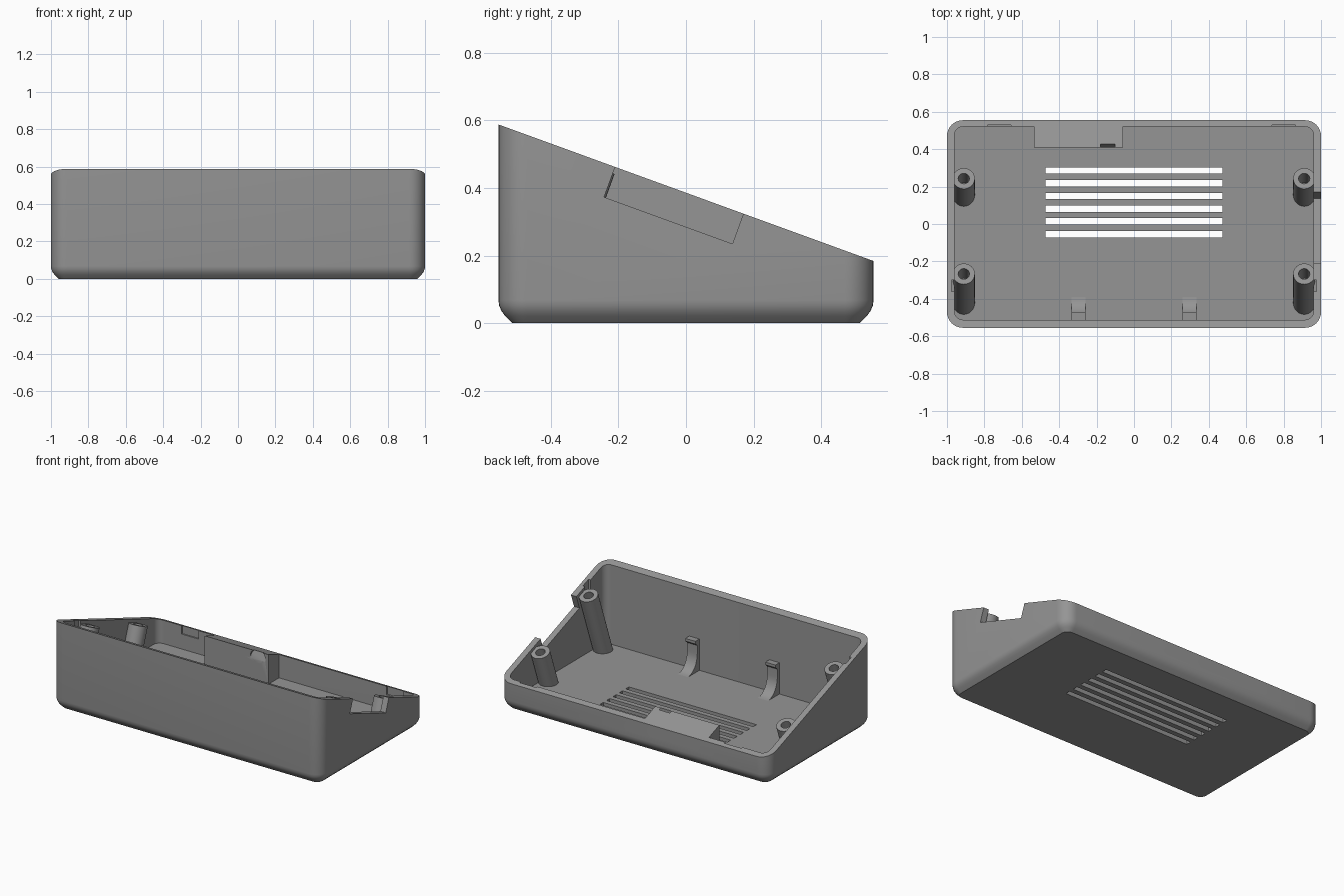
import bpy, bmesh, math
from mathutils import Vector, Matrix

if "Cube" in bpy.data.objects:
    bpy.data.objects.remove(bpy.data.objects["Cube"])

TILT = math.radians(20)
NORMAL = Vector((0, math.sin(TILT), math.cos(TILT)))
TILT_ROT = Matrix.Rotation(-TILT, 4, 'X')
FLOOR = 0.04

grey = bpy.data.materials.new("plastic_grey")
grey.diffuse_color = (0.3, 0.3, 0.3, 1)
grey.use_nodes = True
grey.node_tree.nodes["Principled BSDF"].inputs["Base Color"].default_value = grey.diffuse_color


def rim_z(y):
    return 0.386 - 0.364 * y


def on_slope(x, y, depth=0):
    return Vector((x, y, rim_z(y))) - NORMAL * depth


def finish(name, bm):
    bmesh.ops.recalc_face_normals(bm, faces=bm.faces)
    me = bpy.data.meshes.new(name)
    bm.to_mesh(me)
    bm.free()
    ob = bpy.data.objects.new(name, me)
    bpy.context.collection.objects.link(ob)
    me.materials.append(grey)
    return ob


def loft(name, loops):
    """Skin a list of equal-length point loops and cap both ends."""
    bm = bmesh.new()
    rings = [[bm.verts.new(p) for p in loop] for loop in loops]
    n = len(rings[0])
    for a, b in zip(rings, rings[1:]):
        for i in range(n):
            j = (i + 1) % n
            bm.faces.new((a[i], a[j], b[j], b[i]))
    bm.faces.new(rings[0])
    bm.faces.new(rings[-1])
    return finish(name, bm)


def box(name, centre, size, rot=Matrix()):
    bm = bmesh.new()
    bmesh.ops.create_cube(bm, size=1)
    bm.transform(Matrix.Translation(centre) @ rot @ Matrix.Diagonal((*size, 1)))
    return finish(name, bm)


def rod(name, start, end, radius, sides=32):
    axis = Vector(end) - Vector(start)
    bm = bmesh.new()
    bmesh.ops.create_cone(bm, cap_ends=True, segments=sides, radius1=radius,
                          radius2=radius, depth=axis.length)
    rot = axis.to_track_quat('Z', 'Y').to_matrix().to_4x4()
    bm.transform(Matrix.Translation((Vector(start) + Vector(end)) / 2) @ rot)
    return finish(name, bm)


def extrude_x(name, profile, x, width):
    return loft(name, [[(x + s * width / 2, y, z) for y, z in profile] for s in (-1, 1)])


def cut(targets, cutters):
    for t in targets:
        bpy.context.view_layer.objects.active = t
        for c in cutters:
            m = t.modifiers.new("cut", 'BOOLEAN')
            m.operation, m.solver, m.object = 'DIFFERENCE', 'EXACT', c
            bpy.ops.object.modifier_apply(modifier=m.name)
    for c in cutters:
        bpy.data.objects.remove(c)


def rounded(hx, y0, y1, r, z, steps=8):
    """Rounded rectangle; z is a height or a function of y."""
    pts = []
    corners = [(hx - r, y1 - r), (-hx + r, y1 - r), (-hx + r, y0 + r), (hx - r, y0 + r)]
    for q, (cx, cy) in enumerate(corners):
        for i in range(steps + 1):
            a = math.pi / 2 * (q + i / steps)
            x, y = cx + r * math.cos(a), cy + r * math.sin(a)
            pts.append((x, y, z(y) if callable(z) else z))
    return pts


# Shell: eased bottom edge, sloping rim, open cavity
loops = [rounded(1 - d, -0.555 + d, 0.555 - d, 0.085 - d, z)
         for d, z in ((0.042, 0), (0.02, 0.021), (0.009, 0.036), (0.002, 0.052), (0, 0.068))]
loops.append(rounded(1, -0.555, 0.555, 0.085, rim_z))
loops.append(rounded(0.96, -0.512, 0.52, 0.045, rim_z))
loops.append(rounded(0.96, -0.512, 0.52, 0.045, FLOOR))
shell = loft("shell", loops)

# Connector block on the inside of the back wall
block = extrude_x("connector_block", [(0.41, 0.03), (0.52, 0.03),
                  (0.52, rim_z(0.52)), (0.41, rim_z(0.41))], -0.297, 0.475)

# Connector holes and wider inner pockets, parallel to the slope
holes = []
for x in (-0.455, -0.298, -0.14):
    holes.append(rod("hole_cutter", on_slope(x, 0.36, 0.042), on_slope(x, 0.62, 0.042), 0.036))
    holes.append(rod("pocket_cutter", on_slope(x, 0.36, 0.04), on_slope(x, 0.428, 0.04), 0.056))
cut([shell, block], holes)

# Floor vents, side notch and shallow latch grooves
cutters = [box("vent_cutter", (0, 0.286 - 0.068 * i, 0), (0.946, 0.034, 0.2)) for i in range(6)]
cutters.append(box("notch_cutter", on_slope(1, -0.02), (0.16, 0.404, 0.19), TILT_ROT))
for x in (-0.72, 0.8):
    cutters.append(box("latch_cutter", (x, 0.52, 0.2), (0.125, 0.018, 0.12)))
for s in (-1, 1):
    cutters.append(box("groove_cutter", (s * 0.96, -0.33, 0.5), (0.03, 0.06, 0.24)))
    # Clearance in the wall above each post
    for y in (0.25, -0.26):
        cutters.append(rod("clearance_cutter", on_slope(s * 0.91, y, 0.02),
                           on_slope(s * 0.91, y, -0.1), 0.061))
cut([shell], cutters)


# Screw posts, square to the rim, with blind holes
def post(name, x, y):
    top = on_slope(x, y, 0.02)
    side = Vector((0, math.cos(TILT), -math.sin(TILT)))

    def ring(r, depth):
        out = []
        for i in range(32):
            a = math.tau * i / 32
            p = top + Vector((r * math.cos(a), 0, 0)) + side * (r * math.sin(a))
            d = (p.z - 0.02) / NORMAL.z if depth is None else depth
            out.append(p - NORMAL * d)
        return out
    return loft(name, [ring(0.059, None), ring(0.059, 0), ring(0.03, 0), ring(0.03, 0.15)])


parts = [shell, block]
for s, side_name in ((-1, "left"), (1, "right")):
    parts.append(post("back_post_" + side_name, s * 0.91, 0.25))
    parts.append(post("front_post_" + side_name, s * 0.91, -0.26))
    # Hooked clip with a curved foot against the front wall
    curve = [(-0.39 - 0.1 * math.sin(a), 0.16 - 0.12 * math.cos(a))
             for a in (math.pi / 2 * i / 8 for i in range(9))]
    profile = [(-0.52, 0.03), (-0.39, 0.03)] + curve + [
        (-0.49, 0.215), (-0.47, 0.232), (-0.47, 0.25), (-0.52, 0.25)]
    parts.append(extrude_x("clip_" + side_name, profile, s * 0.297, 0.075))

# Smooth the rounded surfaces, keep hard edges
for ob in bpy.data.objects:
    ob.select_set(ob in parts)
bpy.context.view_layer.objects.active = shell
bpy.ops.object.shade_smooth_by_angle(angle=math.radians(30))
